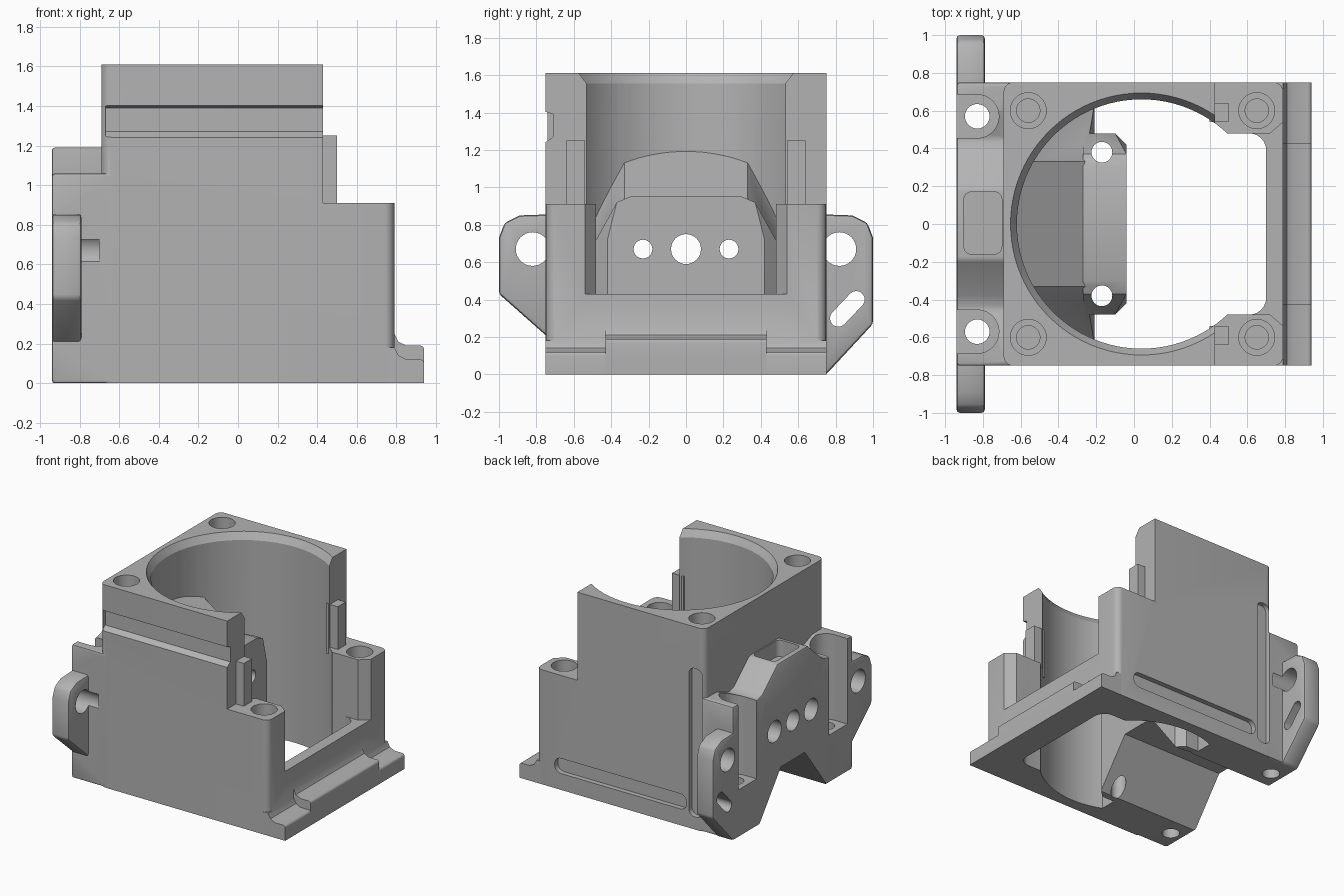
import bpy, bmesh, math
from mathutils import Vector

old = bpy.data.objects.get("Cube")
if old:
    bpy.data.objects.remove(old, do_unlink=True)

grey = bpy.data.materials.new("plain_grey")
grey.use_nodes = True
colour = (0.45, 0.45, 0.45, 1)
grey.diffuse_color = colour
grey.node_tree.nodes["Principled BSDF"].inputs["Base Color"].default_value = colour


def make(name, bm, bevel=0):
    bmesh.ops.recalc_face_normals(bm, faces=bm.faces)
    if bevel:
        edges = [e for e in bm.edges if e.calc_face_angle(0) > 0.6]
        bmesh.ops.bevel(bm, geom=edges, offset=bevel, segments=2, profile=0.5, affect='EDGES')
    mesh = bpy.data.meshes.new(name)
    bm.to_mesh(mesh)
    bm.free()
    mesh.materials.append(grey)
    ob = bpy.data.objects.new(name, mesh)
    bpy.context.collection.objects.link(ob)
    return ob


def place(axis, u, v, t):
    return {"x": (t, u, v), "y": (u, t, v), "z": (u, v, t)}[axis]


def prism(name, pts, axis, lo, hi, bevel=0):
    """Extrude a closed profile along an axis."""
    bm = bmesh.new()
    a = [bm.verts.new(place(axis, u, v, lo)) for u, v in pts]
    b = [bm.verts.new(place(axis, u, v, hi)) for u, v in pts]
    bm.faces.new(a)
    bm.faces.new(b)
    for i in range(len(a)):
        j = (i + 1) % len(a)
        bm.faces.new((a[i], a[j], b[j], b[i]))
    return make(name, bm, bevel)


def hull(name, pts):
    bm = bmesh.new()
    for p in pts:
        bm.verts.new(p)
    out = bmesh.ops.convex_hull(bm, input=bm.verts)
    loose = [g for g in out["geom_interior"] if isinstance(g, bmesh.types.BMVert)]
    bmesh.ops.delete(bm, geom=loose, context='VERTS')
    bmesh.ops.dissolve_limit(bm, angle_limit=0.01, verts=bm.verts, edges=bm.edges)
    return make(name, bm)


def arc(cx, cy, r, start=0, end=360, n=32):
    full = end - start >= 360
    steps = n if full else n + 1
    angles = [math.radians(start + (end - start) * i / n) for i in range(steps)]
    return [(cx + r * math.cos(a), cy + r * math.sin(a)) for a in angles]


def rounded(x0, x1, y0, y1, r):
    return (arc(x1 - r, y1 - r, r, 0, 90, 6) + arc(x0 + r, y1 - r, r, 90, 180, 6)
            + arc(x0 + r, y0 + r, r, 180, 270, 6) + arc(x1 - r, y0 + r, r, 270, 360, 6))


def mirrored(half):
    return half + [(-u, v) for u, v in reversed(half)]


def combine(target, tool, operation):
    mod = target.modifiers.new("join", 'BOOLEAN')
    mod.operation, mod.solver, mod.object = operation, 'EXACT', tool
    bpy.context.view_layer.objects.active = target
    bpy.ops.object.modifier_apply(modifier=mod.name)
    bpy.data.objects.remove(tool, do_unlink=True)


def add(tool):
    combine(body, tool, 'UNION')


def cut(tool):
    combine(body, tool, 'DIFFERENCE')


def drill(u, v, r, axis, lo, hi):
    cut(prism("drill", arc(u, v, r), axis, lo, hi))


# Main housing with the low step on the open side
body = prism("bracket_housing", rounded(-0.69, 0.79, -0.75, 0.75, 0.05), "z", 0, 1.61)
cut(prism("step", [(0.43, -1), (1, -1), (1, 1), (0.43, 1)], "z", 0.91, 2))

# Rear mounting block with its central hump
add(prism("rear_block", mirrored([(0.75, 0), (0.75, 1.06), (0.6, 1.06), (0.45, 1.0),
                                  (0.38, 1.02), (0.19, 1.19)]), "x", -0.94, -0.6, 0.015))
cut(prism("hump_pocket", rounded(-0.9, -0.7, -0.16, 0.17, 0.04), "z", 1.06, 1.5))

# Round bore, rim chamfer, lower bay and front opening
cut(prism("bore", arc(0.04, 0, 0.66, n=96), "z", -0.1, 2))
cut(hull("rim", [(x, y, z) for r, z in ((0.65, 1.54), (0.7, 1.62))
                 for x, y in arc(0.04, 0, r, n=96)]))
cut(prism("bay", rounded(0, 0.7, -0.48, 0.48, 0.09), "z", -0.1, 2))
cut(prism("opening", [(0.4, -0.48), (0.72, -0.48), (0.85, -0.59), (0.85, 0.59),
                      (0.72, 0.48), (0.4, 0.48)], "z", 0.43, 2))

# Sloped fill behind the inner block
fill = []
for s in (-1, 1):
    fill += [(-0.66, s * 0.33, 1.22), (-0.26, s * 0.33, 0.94), (-0.66, s * 0.6, 0.66),
             (-0.21, s * 0.63, 0.5), (-0.66, s * 0.6, 0), (-0.21, s * 0.63, 0)]
add(hull("sloped_fill", fill))

# Inner block with chamfered front corners
block = [(0.48, 0), (0.48, 0.72), (0.37, 0.92), (0.3, 0.95)]
pts = []
for x, limit in ((-0.27, 1), (-0.1, 1), (-0.04, 0.42)):
    pts += [(x, s * min(y, limit), z) for y, z in block for s in (-1, 1)]
add(hull("inner_block", pts))

# Side ears
add(prism("left_ear", [(0.6, 0), (0.75, 0), (1, 0.27), (1, 0.73), (0.97, 0.81),
                       (0.89, 0.85), (0.6, 0.86)], "x", -0.94, -0.79, 0.018))
add(prism("right_ear", [(-0.6, 0.2), (-0.74, 0.2), (-1, 0.43), (-1, 0.73), (-0.97, 0.81),
                        (-0.89, 0.85), (-0.6, 0.86)], "x", -0.94, -0.79, 0.018))

# Front ledge and its raised middle bar
for name, half, top in (("front_ledge", 0.75, 0.12), ("ledge_bar", 0.43, 0.19)):
    foot = [(0.75, 0), (0.94, 0)] + arc(0.92, top - 0.02, 0.02, 0, 90, 4)
    foot += [(0.85, top), (0.81, top + 0.02), (0.79, top + 0.06), (0.75, top + 0.06)]
    add(prism(name, foot, "y", -half, half))

# Tunnel under the rear block
cut(prism("tunnel", mirrored([(0.44, -0.02), (0.15, 0.36)]), "x", -1.1, 0.1))

# Cross holes through the rear block
drill(0, 0.67, 0.08, "x", -1.1, 0.1)
for s in (-1, 1):
    drill(s * 0.23, 0.67, 0.05, "x", -1.1, 0.1)
    drill(s * 0.23, 0.67, 0.085, "x", -1.1, -0.6)
    # Ear holes
    drill(s * 0.82, 0.67, 0.09, "x", -1.1, -0.7)
    # Open screw channels with a hole in the floor
    channel = [(-1.1, s * 0.57 - 0.115)] + arc(-0.83, s * 0.57, 0.115, -90, 90, 16)
    channel += [(-1.1, s * 0.57 + 0.115)]
    cut(prism("channel", channel, "z", 0.38, 1.5))
    drill(-0.83, s * 0.57, 0.065, "z", -0.1, 0.6)
    # Inner block holes
    drill(-0.17, s * 0.38, 0.055, "z", -0.1, 1.2)
    # Stepped screw holes in the corners
    for x, top in ((-0.56, 1.61), (0.65, 0.91)):
        y = s * 0.6
        drill(x, y, 0.095, "z", top - 0.2, top + 0.1)
        drill(x, y, 0.062, "z", top - 0.45, top + 0.1)
    # Small upright tabs on the step
    y0, y1 = sorted((s * 0.54, s * 0.64))
    add(prism("tab", [(0.4, y0), (0.5, y0), (0.5, y1), (0.4, y1)], "z", 0.85, 1.25))

# Slanted slot in the left ear
cut(hull("ear_slot", [(x, u, v) for x in (-1.1, -0.75)
                      for u, v in arc(0.815, 0.3, 0.045) + arc(0.91, 0.4, 0.045)]))

# Long groove on the front face
cut(prism("front_groove", [(-0.8, 1.42), (-0.71, 1.39), (-0.71, 1.27), (-0.76, 1.235)],
          "x", -0.67, 0.6))

# Shallow grooves on the back face
cut(prism("back_slot", rounded(-0.53, 0.63, 0.13, 0.25, 0.055), "y", 0.71, 0.9))
cut(prism("back_upright_slot", rounded(-0.665, -0.55, 0.1, 1.28, 0.05), "y", 0.71, 0.9))

# Smooth curved walls, crisp edges
bpy.ops.object.select_all(action='DESELECT')
body.select_set(True)
bpy.context.view_layer.objects.active = body
bpy.ops.object.shade_smooth_by_angle(angle=math.radians(30))
